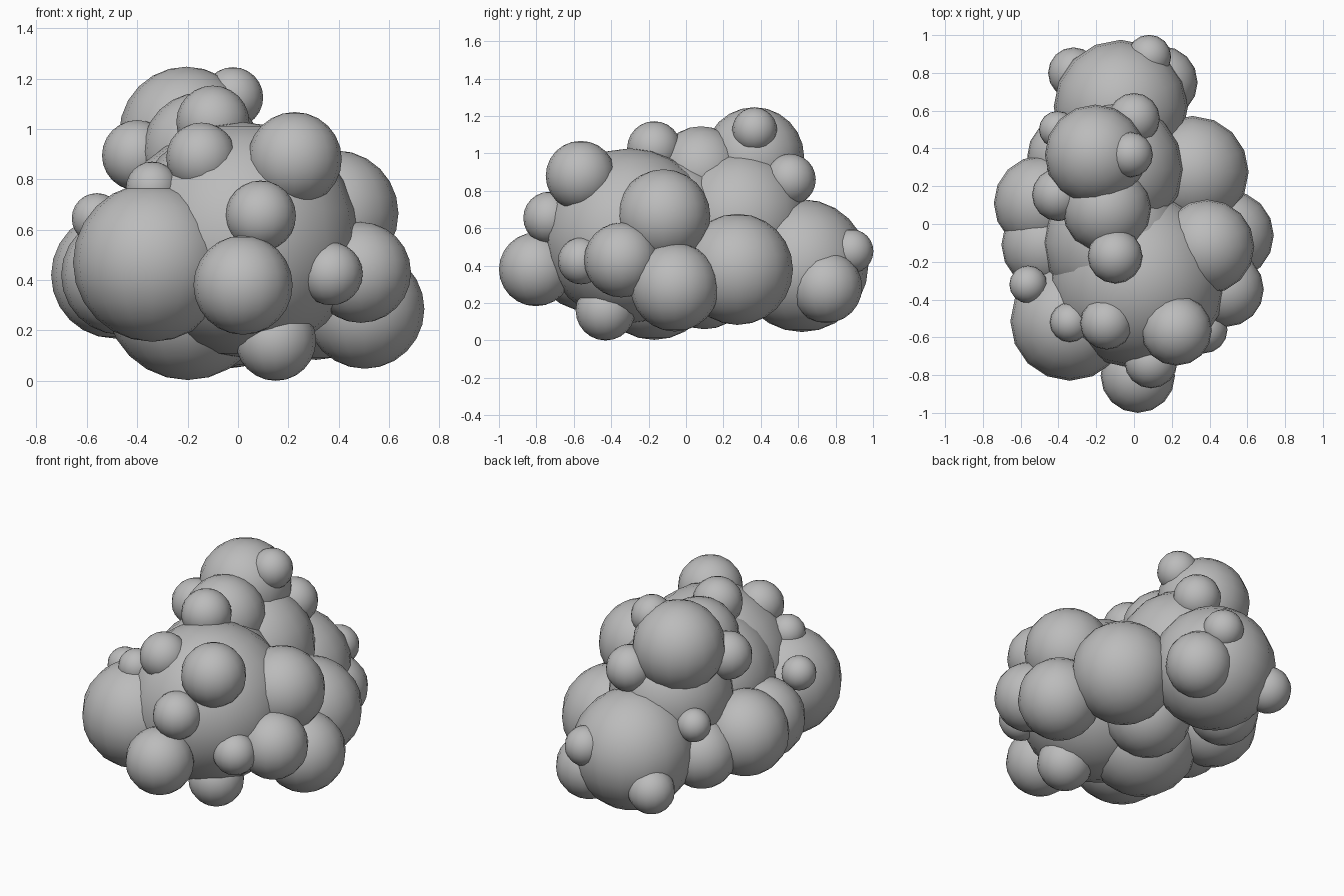
import bpy

grey = bpy.data.materials.new("plain_grey")
grey.diffuse_color = (0.5, 0.5, 0.5, 1)


def ball(name, x, y, z, r):
    """One smooth, low-resolution sphere of the cluster."""
    bpy.ops.mesh.primitive_uv_sphere_add(segments=16, ring_count=12, radius=r, location=(x, y, z))
    ob = bpy.context.object
    ob.name = name
    ob.data.materials.append(grey)
    bpy.ops.object.shade_smooth()


# Large central masses
ball("main_body", 0.02, -0.30, 0.56, 0.467)
ball("core", -0.10, -0.10, 0.60, 0.38)
ball("middle_body", -0.10, 0.29, 0.65, 0.36)
ball("back_body", -0.07, 0.62, 0.40, 0.355)
ball("top_body", -0.205, 0.365, 0.98, 0.267)
ball("base_body", -0.20, -0.17, 0.33, 0.327)
ball("under_body", -0.02, 0.10, 0.31, 0.25)

# Front lobes
ball("front_left_lobe", -0.34, -0.515, 0.47, 0.315)
ball("front_low_lobe", 0.02, -0.803, 0.38, 0.197)
ball("front_bump", 0.09, -0.73, 0.655, 0.14)
ball("front_top_lobe", 0.225, -0.563, 0.88, 0.187)
ball("front_top_bump", -0.145, -0.525, 0.885, 0.14)
ball("front_left_bump", -0.34, -0.52, 0.765, 0.105)
ball("front_foot", 0.15, -0.43, 0.16, 0.16)

# Right side lobes
ball("right_upper_lobe", 0.387, -0.12, 0.665, 0.25)
ball("right_front_lobe", 0.487, -0.345, 0.43, 0.2)
ball("right_front_bump", 0.37, -0.56, 0.425, 0.125)
ball("right_low_lobe", 0.503, -0.06, 0.285, 0.237)
ball("right_back_lobe", 0.31, 0.275, 0.38, 0.297)

# Left side lobes
ball("left_lobe", -0.49, 0.11, 0.42, 0.252)
ball("left_front_lobe", -0.465, -0.11, 0.42, 0.237)
ball("left_back_lobe", -0.36, 0.36, 0.35, 0.205)
ball("left_upper_bump", -0.40, 0.155, 0.895, 0.14)
ball("left_small_bump", -0.56, -0.32, 0.645, 0.1)

# Back and top bumps
ball("back_right_lobe", 0.145, 0.75, 0.285, 0.192)
ball("back_bump", 0.08, 0.885, 0.477, 0.117)
ball("back_left_bump", -0.32, 0.80, 0.27, 0.135)
ball("back_side_bump", -0.405, 0.50, 0.59, 0.098)
ball("back_upper_bump", 0.0, 0.557, 0.86, 0.137)
ball("top_small_bump", -0.02, 0.367, 1.125, 0.12)
ball("top_front_bump", -0.10, -0.17, 1.027, 0.145)
ball("top_front_lobe", -0.145, 0.08, 0.91, 0.235)
